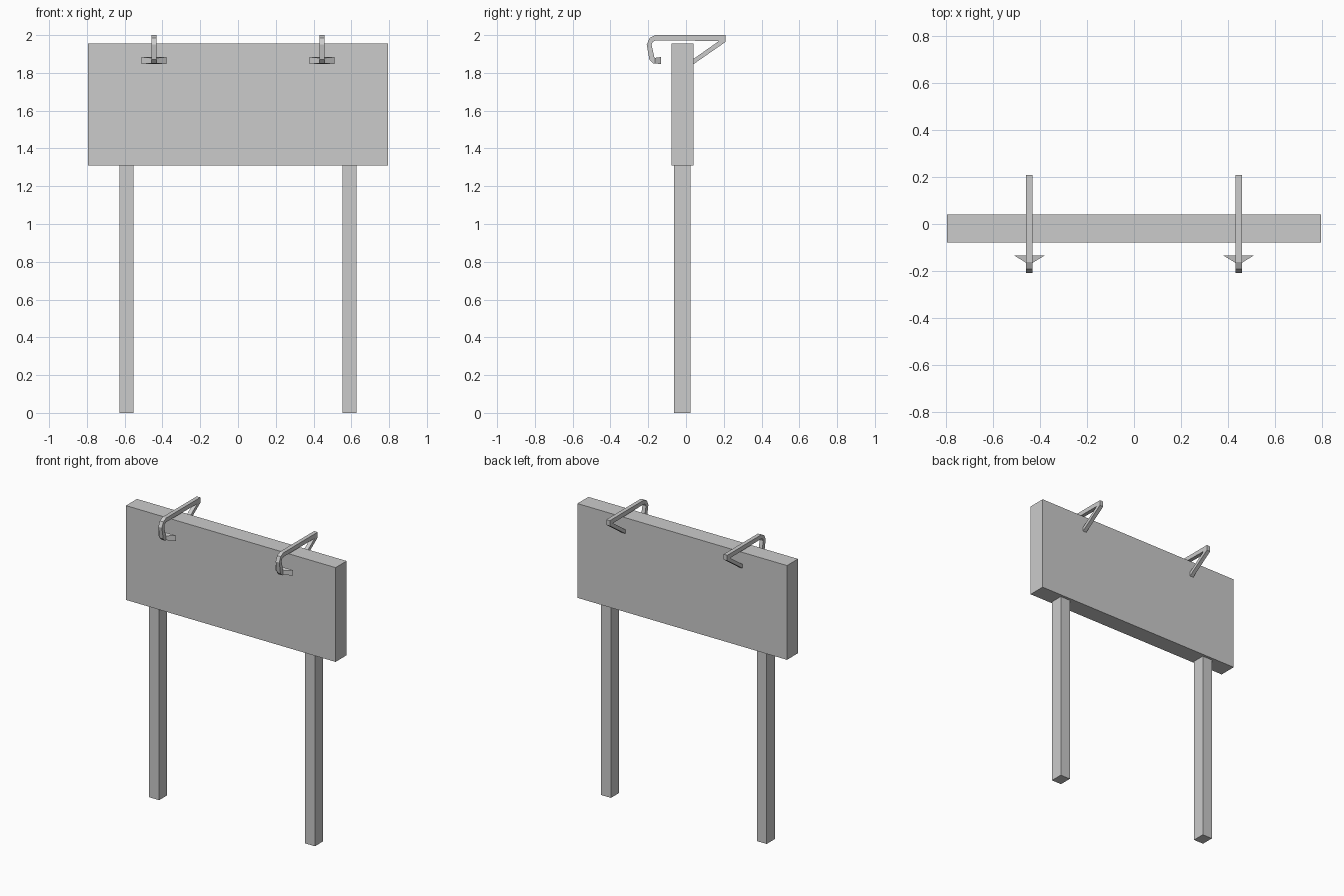
import bpy, bmesh

if "Cube" in bpy.data.objects:
    bpy.data.objects.remove(bpy.data.objects["Cube"])


def finish(name, bm, mirror=False):
    bmesh.ops.recalc_face_normals(bm, faces=bm.faces)
    me = bpy.data.meshes.new(name)
    bm.to_mesh(me)
    bm.free()
    ob = bpy.data.objects.new(name, me)
    bpy.context.collection.objects.link(ob)
    if mirror:
        mod = ob.modifiers.new("mirror", "MIRROR")
        mod.use_mirror_merge = False
    return ob


def box(name, lo, hi, mirror=False):
    bm = bmesh.new()
    bmesh.ops.create_cube(bm, size=1)
    for v in bm.verts:
        v.co = [hi[i] if v.co[i] > 0 else lo[i] for i in range(3)]
    return finish(name, bm, mirror)


def loft(name, a, b, mirror=False):
    # closed solid between two matching outlines
    bm = bmesh.new()
    va, vb = [[bm.verts.new(p) for p in ring] for ring in (a, b)]
    bm.faces.new(va)
    bm.faces.new(vb)
    n = len(va)
    for i in range(n):
        j = (i + 1) % n
        bm.faces.new((va[i], va[j], vb[j], vb[i]))
    return finish(name, bm, mirror)


# Sign panel and its two posts
box("sign_panel", (-0.793, -0.078, 1.311), (0.793, 0.041, 1.956))
box("posts", (0.552, -0.064, 0), (0.627, 0.023, 1.311), True)

# Lamp arms: side profile (y, z) of rear brace, top bar and front hook
X, HW = 0.444, 0.0135
profile = [(0.041, 1.847), (0.208, 1.963), (0.208, 2.0), (-0.162, 2.0),
           (-0.192, 1.985), (-0.208, 1.95), (-0.194, 1.87), (-0.174, 1.85),
           (-0.164, 1.849), (-0.164, 1.88), (-0.168, 1.885), (-0.182, 1.948),
           (-0.177, 1.964), (-0.16, 1.972), (0.175, 1.969), (0.041, 1.875)]
loft("lamp_arms", [(X - HW, y, z) for y, z in profile],
     [(X + HW, y, z) for y, z in profile], True)


# Flared lamp heads facing the panel
def rect(hw, y, z0, z1):
    return [(X - hw, y, z0), (X + hw, y, z0), (X + hw, y, z1), (X - hw, y, z1)]


loft("lamp_heads", rect(HW, -0.165, 1.85, 1.879),
     rect(0.066, -0.133, 1.847, 1.884), True)
